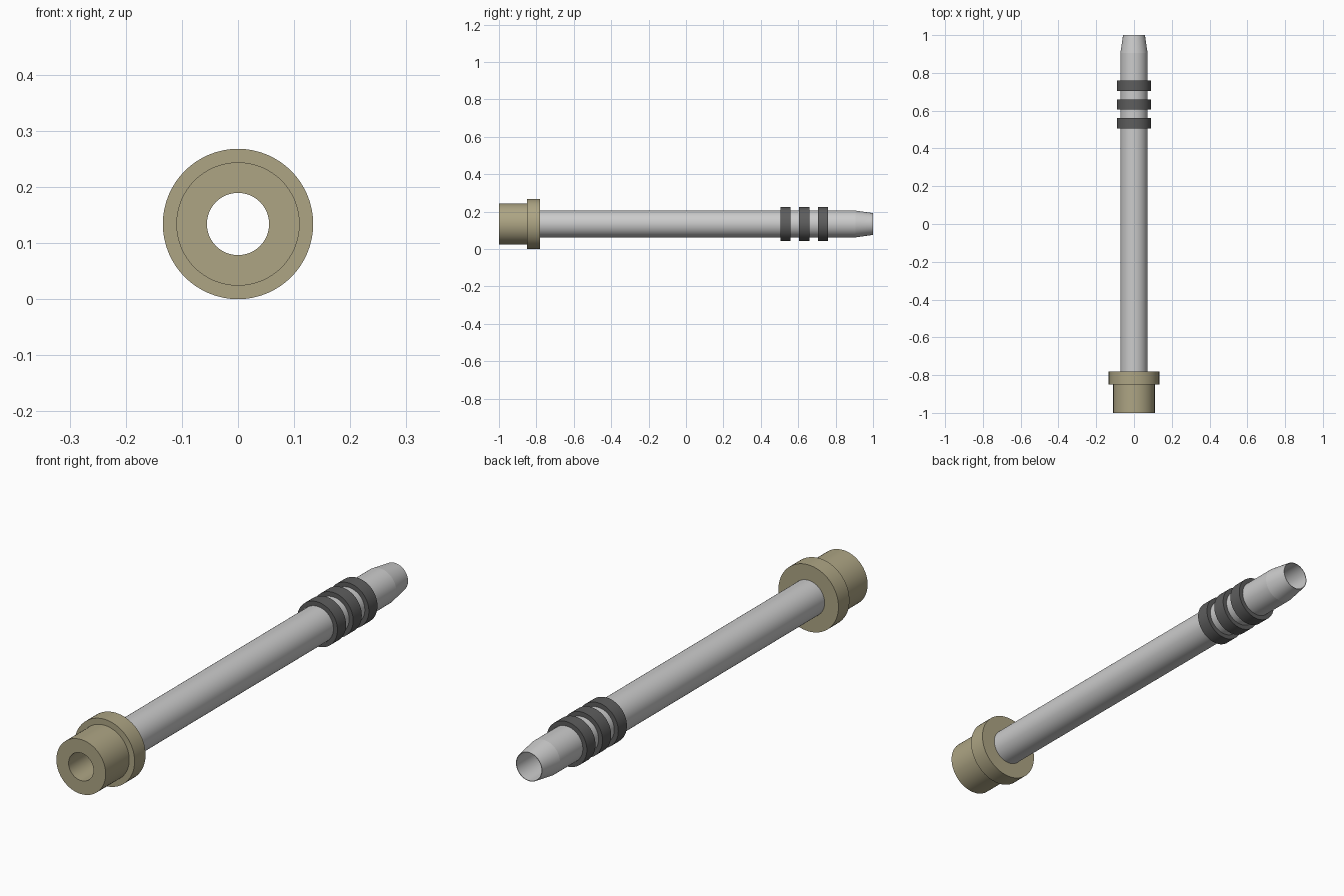
import bpy, bmesh, math
from mathutils import Matrix, Vector

if "Cube" in bpy.data.objects:
    bpy.data.objects.remove(bpy.data.objects["Cube"])

AXIS_Z = 0.134
SEGMENTS = 64


def material(name, color):
    mat = bpy.data.materials.new(name)
    mat.diffuse_color = (*color, 1)
    mat.use_nodes = True
    mat.node_tree.nodes["Principled BSDF"].inputs["Base Color"].default_value = mat.diffuse_color
    return mat


def revolve(name, profile, mat=None):
    """Spin a closed (radius, y) profile around the long axis."""
    bm = bmesh.new()
    verts = [bm.verts.new((r, y, AXIS_Z)) for r, y in profile]
    edges = [bm.edges.new((verts[i - 1], verts[i])) for i in range(len(verts))]
    bmesh.ops.spin(bm, geom=verts + edges, cent=(0, 0, AXIS_Z), axis=(0, 1, 0),
                   angle=math.tau, steps=SEGMENTS, use_merge=True)
    bmesh.ops.remove_doubles(bm, verts=bm.verts, dist=1e-5)
    bmesh.ops.recalc_face_normals(bm, faces=bm.faces)
    mesh = bpy.data.meshes.new(name)
    bm.to_mesh(mesh)
    bm.free()
    obj = bpy.data.objects.new(name, mesh)
    bpy.context.collection.objects.link(obj)
    if mat:
        mesh.materials.append(mat)
    bpy.ops.object.select_all(action='DESELECT')
    obj.select_set(True)
    bpy.context.view_layer.objects.active = obj
    # Low angle keeps the shallow taper crease at the tip
    bpy.ops.object.shade_smooth_by_angle(angle=math.radians(8))
    return obj


brass = material("brass", (0.42, 0.375, 0.23))
rubber = material("dark_rubber", (0.11, 0.11, 0.11))

# Stepped bushing with flange and through bore
revolve("flanged_bushing", [(0.0555, -1), (0.11, -1), (0.11, -0.85),
                            (0.134, -0.85), (0.134, -0.78), (0.0555, -0.78)], brass)

# Hollow tube with tapered tip
revolve("tube", [(0.0555, -0.78), (0.072, -0.78), (0.072, 0.905),
                 (0.058, 1), (0.0555, 1)])

# Three sealing rings
for i in range(3):
    y = 0.505 + 0.1 * i
    revolve(f"seal_ring_{i + 1}", [(0.072, y), (0.09, y),
                                   (0.09, y + 0.055), (0.072, y + 0.055)], rubber)
